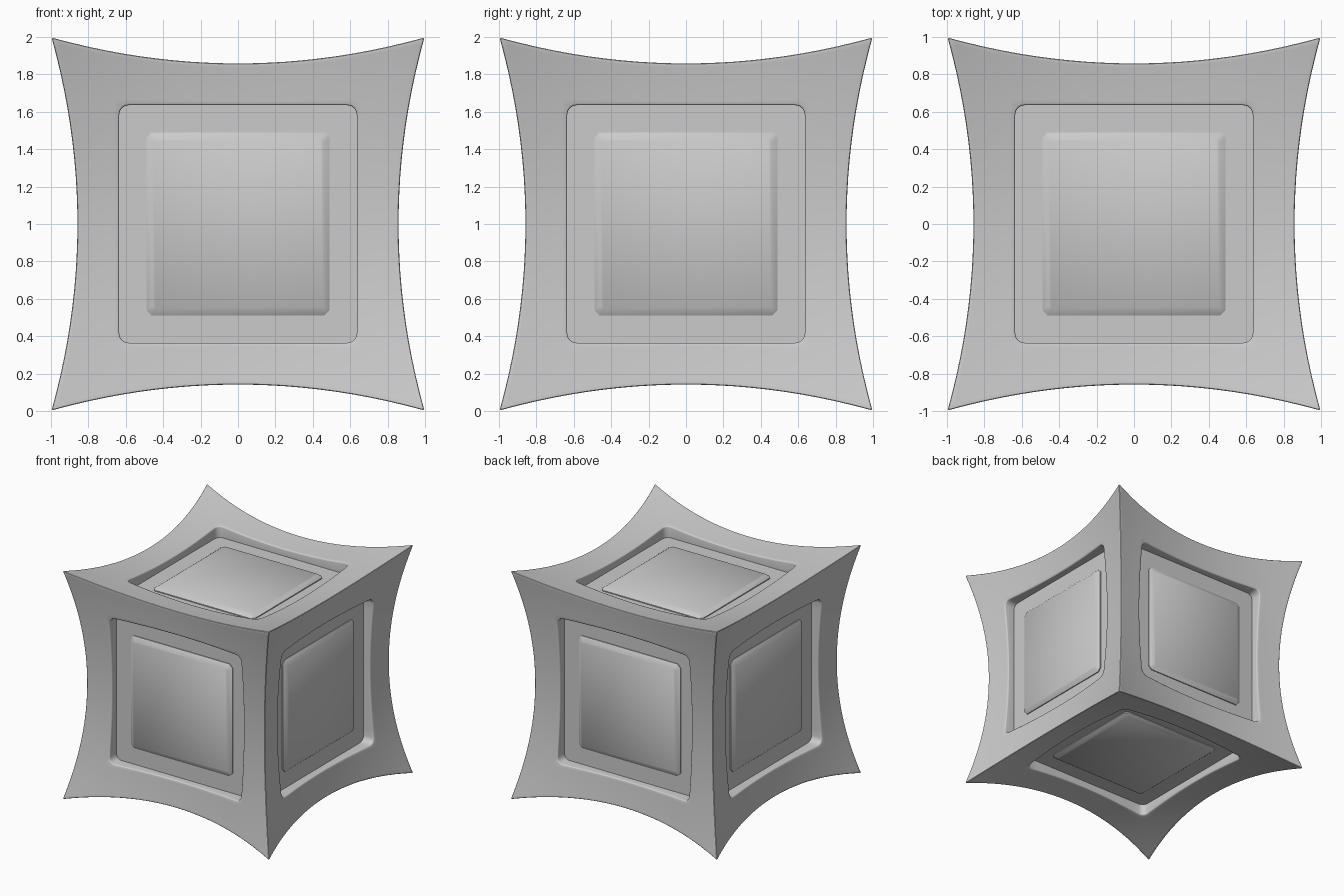
import bpy, bmesh
from math import sin, cos, pi, radians
from mathutils import Matrix, Vector

if "Cube" in bpy.data.objects:
    bpy.data.objects.remove(bpy.data.objects["Cube"])

# six orientations that carry the +z face onto every side of the cube
SIDES = [Matrix.Rotation(k * pi / 2, 3, 'X') for k in range(4)] + \
        [Matrix.Rotation(s * pi / 2, 3, 'Y') for s in (1, -1)]
CENTRE = Vector((0, 0, 1))


def height(b, c):
    """Hollowed cube face: low in the middle, reaching 1 at the corners."""
    return 0.794 + 0.066 * (b * b + c * c) + 0.074 * b * b * c * c


def rounded_square(h, r, arc, straight):
    pts = []
    for q in range(4):
        rot = Matrix.Rotation(q * pi / 2, 2)
        quarter = [(h - r + r * cos(a * pi / 2 / arc), h - r + r * sin(a * pi / 2 / arc))
                   for a in range(arc + 1)]
        quarter += [((h - r) * (1 - 2 * i / straight), h) for i in range(1, straight)]
        pts += [rot @ Vector(p) for p in quarter]
    return pts


def to_param(p):
    """Find the cube parameters whose hollowed position is p."""
    b, c = p
    for _ in range(20):
        b, c = p.x / height(1, c), p.y / height(1, b)
    return b, c


def loft(bm, rings, rot):
    loops = [[bm.verts.new(rot @ Vector(p) + CENTRE) for p in ring] for ring in rings]
    for lo, hi in zip(loops, loops[1:]):
        n = len(lo)
        for i in range(n):
            j = (i + 1) % n
            bm.faces.new((lo[i], lo[j], hi[j], hi[i]))
    bm.faces.new(loops[-1])


def finish(bm, name):
    bmesh.ops.recalc_face_normals(bm, faces=bm.faces)
    mesh = bpy.data.meshes.new(name)
    bm.to_mesh(mesh)
    bm.free()
    ob = bpy.data.objects.new(name, mesh)
    bpy.context.collection.objects.link(ob)
    bpy.ops.object.select_all(action='DESELECT')
    ob.select_set(True)
    bpy.context.view_layer.objects.active = ob
    bpy.ops.object.shade_smooth_by_angle(angle=radians(35))


# hollowed cube frame with a square recess in each face
FLOOR = 0.77
hole = rounded_square(0.635, 0.05, 4, 20)
params = [to_param(p) for p in hole]
rings = []
STEPS = 10
for k in range(STEPS + 1):
    t = 1 - k / STEPS
    ring = []
    for b, c in params:
        s = 1 + t * (1 / max(abs(b), abs(c)) - 1)
        b2, c2 = b * s, c * s
        ring.append((b2 * height(1, c2), c2 * height(1, b2), height(b2, c2)))
    rings.append(ring)
rings.append([(p.x, p.y, FLOOR) for p in hole])

bm = bmesh.new()
for rot in SIDES:
    loft(bm, rings, rot)
bmesh.ops.remove_doubles(bm, verts=bm.verts, dist=1e-4)
bmesh.ops.recalc_face_normals(bm, faces=bm.faces)
# soften cube edges and recess rims, but leave the recess floors crisp
sharp = [e for e in bm.edges if len(e.link_faces) == 2 and e.calc_face_angle() > 0.7
         and all(len(f.verts) == 4 for f in e.link_faces)]
bmesh.ops.bevel(bm, geom=sharp, offset=0.01, segments=3, profile=0.5,
                affect='EDGES', clamp_overlap=False)
finish(bm, "cube_frame")

# raised chamfered panel in each recess
bm = bmesh.new()
levels = [(0.49, 0.03, FLOOR - 0.01), (0.49, 0.03, FLOOR + 0.008), (0.455, 0.015, FLOOR + 0.033)]
panel = [[(p.x, p.y, z) for p in rounded_square(h, r, 1, 1)] for h, r, z in levels]
for rot in SIDES:
    loft(bm, panel, rot)
finish(bm, "face_panels")
